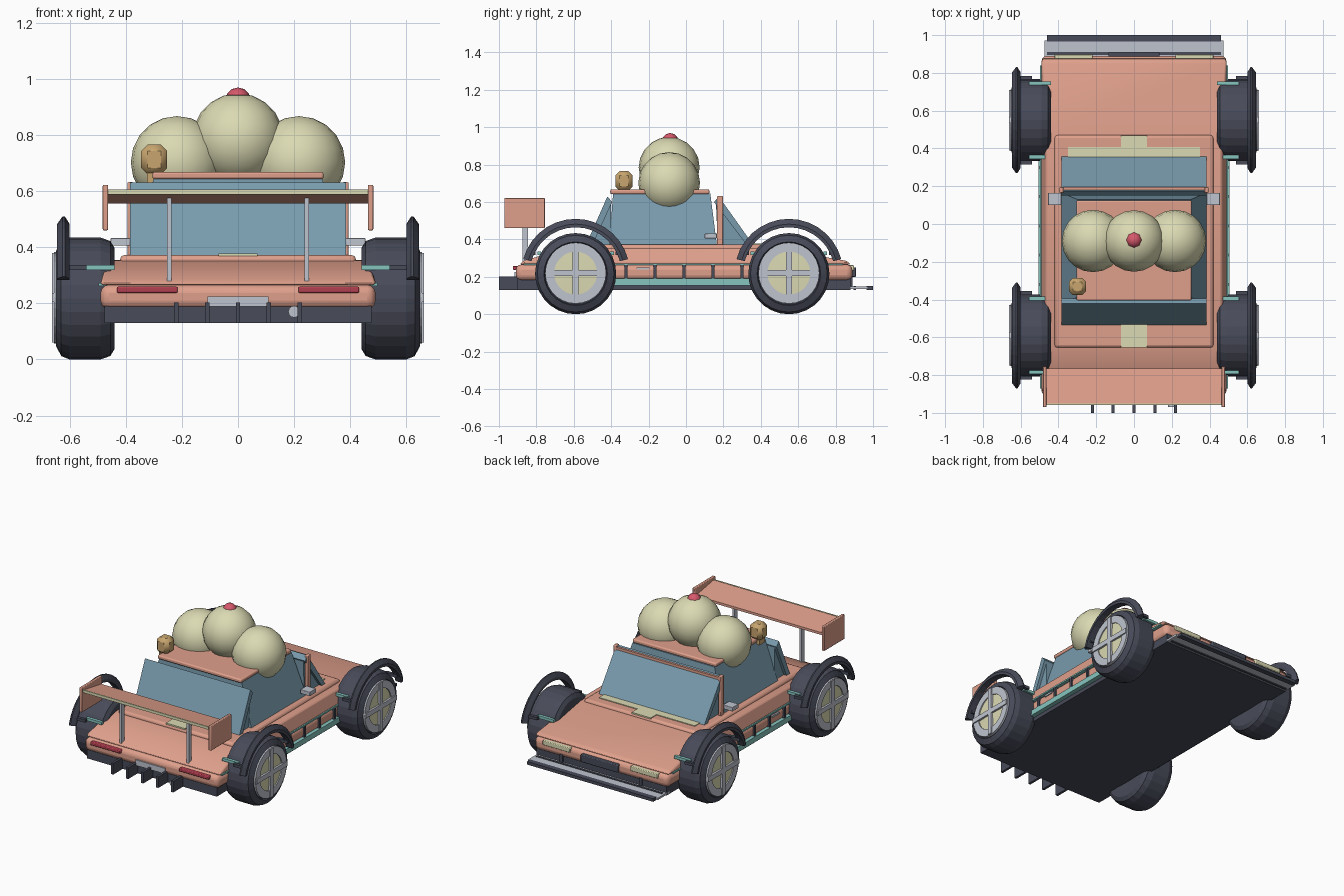
import bpy, bmesh, math
from mathutils import Vector, Matrix

if "Cube" in bpy.data.objects:
    bpy.data.objects.remove(bpy.data.objects["Cube"])


def mat(name, rgb):
    m = bpy.data.materials.new(name)
    m.diffuse_color = (*rgb, 1)
    m.use_nodes = True
    m.node_tree.nodes["Principled BSDF"].inputs["Base Color"].default_value = m.diffuse_color
    return m


SALMON = mat("salmon paint", (.74, .35, .26))
CREAM = mat("cream", (.71, .70, .45))
DARK = mat("dark rubber", (.065, .07, .10))
GLASS = mat("blue glass", (.19, .33, .42))
TEAL = mat("teal trim", (.24, .56, .52))
GREY = mat("light metal", (.52, .55, .62))
RED = mat("tail red", (.45, .05, .08))
CHERRY = mat("cherry pink", (.68, .10, .15))
TAN = mat("tan", (.58, .38, .16))


def finish(name, bm, material, bevel=0, smooth=False, segs=2):
    bmesh.ops.recalc_face_normals(bm, faces=bm.faces)
    me = bpy.data.meshes.new(name)
    bm.to_mesh(me)
    bm.free()
    me.materials.append(material)
    ob = bpy.data.objects.new(name, me)
    bpy.context.collection.objects.link(ob)
    if bevel:
        b = ob.modifiers.new("bevel", 'BEVEL')
        b.width, b.segments = bevel, segs
    if smooth:
        bpy.context.view_layer.objects.active = ob
        ob.select_set(True)
        bpy.ops.object.shade_smooth_by_angle(angle=math.radians(40))
        ob.select_set(False)
    return ob


def box(name, x, y, z, material, bevel=0, segs=2):
    """Box from three (low, high) ranges."""
    bm = bmesh.new()
    bmesh.ops.create_cube(bm, size=1)
    for v in bm.verts:
        v.co = Vector([(r[0] + r[1]) / 2 + c * (r[1] - r[0]) for r, c in zip((x, y, z), v.co)])
    return finish(name, bm, material, bevel, bevel > 0, segs)


def pair(name, x, y, z, material, bevel=0):
    """The same box on both sides of the car."""
    box(name + "_right", x, y, z, material, bevel)
    box(name + "_left", (-x[1], -x[0]), y, z, material, bevel)


def prism(name, profile, half, material, bevel=0):
    """Side profile of (y, z) points stretched over x; half is a width or a function of z."""
    w = half if callable(half) else (lambda z: half)
    bm = bmesh.new()
    a = [bm.verts.new((-w(z), y, z)) for y, z in profile]
    b = [bm.verts.new((w(z), y, z)) for y, z in profile]
    n = len(profile)
    bm.faces.new(a)
    bm.faces.new(b[::-1])
    for i in range(n):
        bm.faces.new((a[i], a[(i + 1) % n], b[(i + 1) % n], b[i]))
    return finish(name, bm, material, bevel, bevel > 0)


def lathe(name, profile, centre, material, start=0, end=360, steps=28, closed=False, side=1):
    """Turn (radius, x) points about the x axis through centre (y, z)."""
    bm = bmesh.new()
    full = end - start == 360
    rings = []
    for i in range(steps if full else steps + 1):
        t = math.radians(start + (end - start) * i / steps)
        rings.append([bm.verts.new((side * x, centre[0] + r * math.cos(t),
                                    centre[1] + r * math.sin(t))) for r, x in profile])
    n = len(profile)
    for i in range(steps):
        p, q = rings[i], rings[(i + 1) % len(rings)]
        for j in range(n if closed else n - 1):
            k = (j + 1) % n
            bm.faces.new((p[j], p[k], q[k], q[j]))
    if not full:
        bm.faces.new(rings[0])
        bm.faces.new(rings[-1])
    bmesh.ops.remove_doubles(bm, verts=bm.verts, dist=1e-5)
    return finish(name, bm, material)


def ball(name, centre, radius, material, seg=20, rings=10):
    bm = bmesh.new()
    bmesh.ops.create_uvsphere(bm, u_segments=seg, v_segments=rings, radius=radius,
                              matrix=Matrix.Translation(centre))
    return finish(name, bm, material, smooth=True)


# Body: floor, lower shell, sloped upper shell and cabin tub
box("floor", (-.475, .475), (-.90, .88), (.13, .19), DARK)
box("lower_shell", (-.49, .49), (-.91, .89), (.18, .266), SALMON, .03, 3)
prism("upper_shell", [(-.89, .266), (-.87, .285), (-.65, .352), (.47, .355), (.86, .285), (.88, .266)],
      lambda z: .49 if z < .3 else .465, SALMON, .012)
box("cabin_tub", (-.42, .42), (-.655, .47), (.30, .372), SALMON, .015)

# Side trim and skirts
pair("trim_line", (.47, .497), (-.87, .84), (.262, .272), TEAL)
pair("side_skirt", (.46, .505), (-.39, .36), (.155, .19), TEAL)
for i in range(5):
    y = -.32 + i * .155
    pair(f"skirt_post_{i}", (.48, .5), (y - .008, y + .008), (.19, .262), DARK)
pair("side_badge", (.48, .496), (-.265, -.195), (.238, .25), GREY)

# Cream stripes on the cowl and rear deck
box("front_stripe", (-.07, .07), (.405, .468), (.368, .377), CREAM)
box("cowl_stripe", (-.35, .35), (.355, .408), (.368, .377), CREAM)
box("rear_stripe", (-.07, .07), (-.653, -.52), (.368, .377), CREAM)

# Cabin glass, roof and pillars
prism("cabin_glass", [(-.41, .37), (-.39, .645), (.13, .645), (.165, .37)],
      lambda z: .385 if z < .5 else .30, GLASS)
prism("windscreen", [(.36, .37), (.325, .37), (.15, .60), (.175, .63)], .385, GLASS)
prism("rear_window", [(-.535, .37), (-.50, .37), (-.395, .60), (-.42, .63)], .385, GLASS)
for s, pts in (("front", [(.33, .37), (.17, .37), (.16, .60)]),
               ("rear", [(-.51, .37), (-.40, .37), (-.40, .60)])):
    prism(s + "_quarter_glass", pts, .365, GLASS)
box("roof", (-.305, .305), (-.405, .125), (.642, .668), SALMON, .008)
pair("pillar", (.372, .394), (.165, .197), (.37, .632), SALMON, .005)
box("windscreen_bar", (-.375, .375), (.17, .195), (.605, .622), SALMON)
pair("mirror", (.385, .455), (.10, .165), (.405, .432), GREY, .003)

# Ice cream scoops, cherry and lantern on the roof
ball("middle_scoop", (0, -.09, .785), .163, CREAM)
for s in (-1, 1):
    ball("side_scoop", (s * .217, -.09, .702), .165, CREAM)
ball("cherry", (0, -.085, .924), .045, CHERRY, 8, 6)
box("lantern", (-.345, -.253), (-.377, -.285), (.66, .765), TAN, .022, 1)
box("lantern_foot", (-.325, -.27), (-.36, -.305), (.63, .67), TAN)

# Rear wing
prism("wing_blade", [(-.95, .588), (-.95, .604), (-.765, .572), (-.765, .556)], .47, SALMON)
box("wing_lip", (-.465, .465), (-.957, -.949), (.588, .606), CREAM)
pair("wing_endplate", (.463, .482), (-.97, -.755), (.46, .622), SALMON, .004)
pair("wing_post", (.237, .253), (-.875, -.845), (.27, .585), GREY)

# Tail: lights, plate, exhaust and diffuser fins
pair("tail_light", (.215, .432), (-.925, -.89), (.237, .259), RED, .005)
box("rear_plate", (-.108, .108), (-.917, -.89), (.188, .225), GREY)
for i in range(5):
    x = -.22 + i * .11
    box(f"diffuser_fin_{i}", (x - .008, x + .008), (-1.0, -.86), (.13, .203), DARK)
bm = bmesh.new()
bmesh.ops.create_cone(bm, cap_ends=True, segments=12, radius1=.021, radius2=.021, depth=.12,
                      matrix=Matrix.Translation((.2, -.91, .17)) @ Matrix.Rotation(math.pi / 2, 4, 'X'))
finish("exhaust", bm, GREY)

# Nose: headlights, grille and splitter
pair("headlight", (.22, .42), (.865, .898), (.232, .262), CREAM, .004)
box("grille", (-.135, .135), (.87, .91), (.20, .25), DARK, .005)
box("splitter_shelf", (-.475, .475), (.85, .972), (.135, .148), GREY)
box("splitter_lip", (-.46, .46), (.965, 1.0), (.13, .15), DARK)
box("splitter_rib", (-.46, .46), (.895, .91), (.13, .152), DARK)
pair("splitter_strut", (.28, .30), (.86, .89), (.14, .20), DARK)

# Wheels, fender arcs and fender brackets
TYRE = [(0, .45), (.13, .44), (.18, .44), (.205, .455), (.217, .49), (.217, .60),
        (.205, .63), (.17, .648), (.165, .636), (0, .636)]
for end, cy in (("rear", -.59), ("front", .55)):
    for side, s in (("left", -1), ("right", 1)):
        tag = f"{end}_{side}"
        c = (cy, .22)
        lathe("tyre_" + tag, TYRE, (cy, .217), DARK, side=s)
        lathe("hub_disc_" + tag, [(0, .636), (.115, .636), (.115, .648), (0, .652)], c, CREAM, side=s)
        lathe("rim_ring_" + tag, [(.115, .636), (.115, .655), (.163, .655), (.163, .636)], c, GREY, side=s)
        xs = sorted((s * .64, s * .663))
        box("spoke_upright_" + tag, xs, (cy - .016, cy + .016), (.06, .38), GREY)
        box("spoke_across_" + tag, xs, (cy - .16, cy + .16), (.204, .236), GREY)
        lathe("fender_" + tag, [(.245, .60), (.245, .645), (.262, .645), (.29, .625), (.29, .617), (.262, .60)],
              c, DARK, 15, 165, 14, True, s)
    for i, d in enumerate((-.195, .195)):
        pair(f"{end}_fender_bracket_{i}", (.44, .556), (cy + d - .01, cy + d + .01), (.318, .336), TEAL)
        pair(f"{end}_fender_stay_{i}", (.54, .625), (cy + d * 1.15 - .01, cy + d * 1.15 + .01),
             (.318, .336), DARK)
